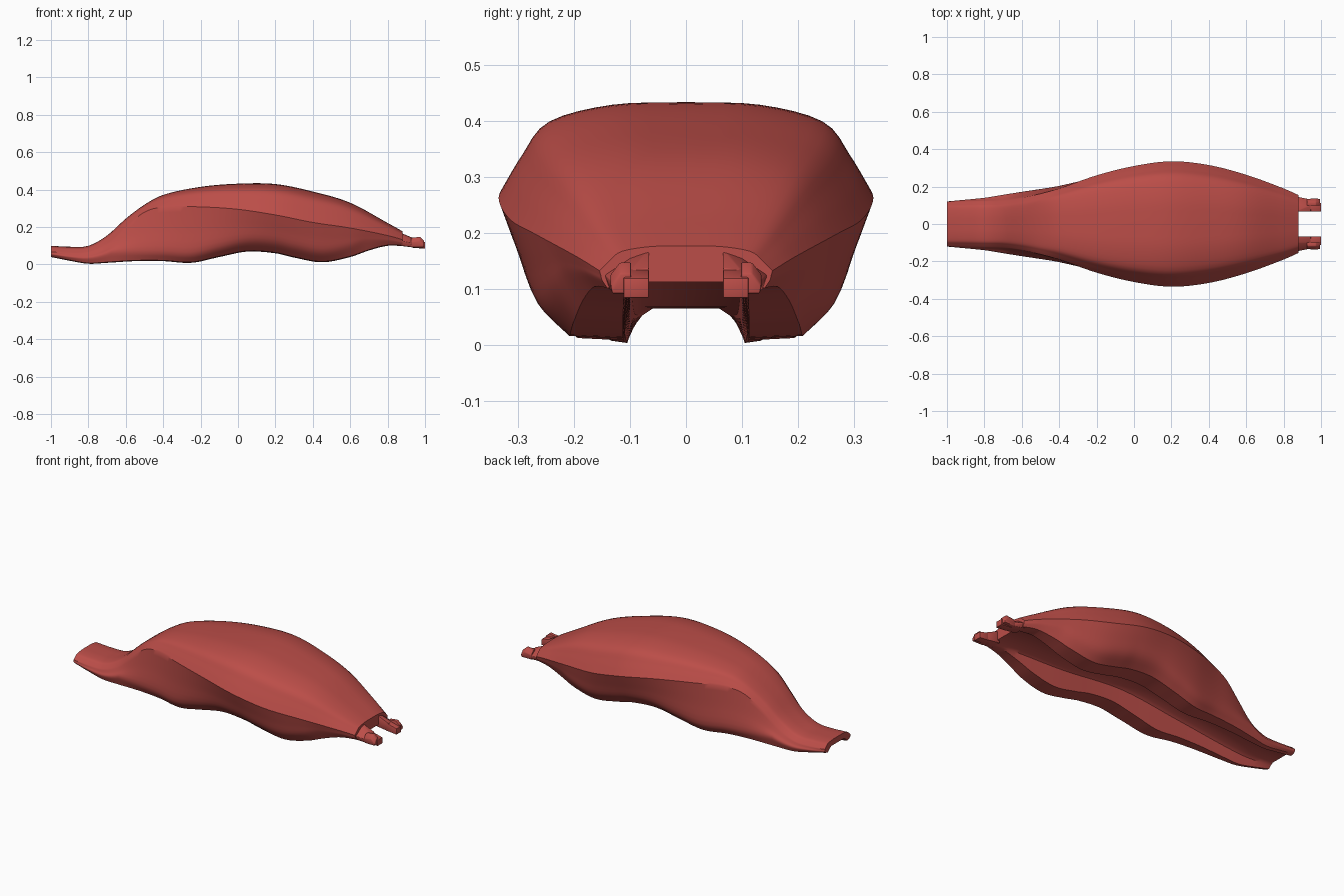
import bpy, bmesh
from mathutils import Vector

if "Cube" in bpy.data.objects:
    bpy.data.objects.remove(bpy.data.objects["Cube"])

red = bpy.data.materials.new("matte red")
red.diffuse_color = (0.50, 0.075, 0.065, 1)
red.use_nodes = True
red.node_tree.nodes["Principled BSDF"].inputs["Base Color"].default_value = red.diffuse_color


def curve(xs, vs):
    """Smooth (Hermite) function through the points xs, vs."""
    n = len(xs)
    m = []
    for i in range(n):
        a, b = max(i - 1, 0), min(i + 1, n - 1)
        m.append((vs[b] - vs[a]) / (xs[b] - xs[a]))

    def f(x):
        i = 0
        while i < n - 2 and x > xs[i + 1]:
            i += 1
        h = xs[i + 1] - xs[i]
        t = (x - xs[i]) / h
        return ((2*t**3 - 3*t*t + 1) * vs[i] + (t**3 - 2*t*t + t) * h * m[i]
                + (3*t*t - 2*t**3) * vs[i + 1] + (t**3 - t*t) * h * m[i + 1])
    return f


def smooth_path(pts, steps):
    """Smooth path through 2D points."""
    k = list(range(len(pts)))
    fy, fz = curve(k, [p[0] for p in pts]), curve(k, [p[1] for p in pts])
    n = steps * (len(pts) - 1)
    return [(fy(i / steps), fz(i / steps)) for i in range(n + 1)]


def finish(name, bm, angle):
    bmesh.ops.recalc_face_normals(bm, faces=bm.faces)
    me = bpy.data.meshes.new(name)
    bm.to_mesh(me)
    bm.free()
    ob = bpy.data.objects.new(name, me)
    bpy.context.collection.objects.link(ob)
    me.materials.append(red)
    bpy.ops.object.select_all(action='DESELECT')
    ob.select_set(True)
    bpy.context.view_layer.objects.active = ob
    bpy.ops.object.shade_smooth_by_angle(angle=angle)
    return ob


# Guide lines along the length
X = [-1, -.9, -.8, -.7, -.6, -.5, -.4, -.2, 0, .2, .4, .6, .8, .89]
top_z = curve(X, [.10, .095, .10, .155, .245, .32, .372, .415, .432, .43, .39, .33, .222, .172])
crease_z = curve(X, [.068, .06, .065, .11, .20, .28, .307, .308, .295, .265, .225, .195, .155, .13])
crease_w = curve(X, [.12, .122, .124, .126, .14, .162, .19, .26, .31, .335, .315, .263, .19, .15])
low_w = curve(X, [.12, .13, .14, .156, .172, .187, .203, .243, .265, .275, .265, .235, .18, .146])
foot_w = curve(X, [.11, .12, .13, .143, .155, .165, .175, .20, .21, .215, .21, .20, .165, .138])
base_z = curve([-1, -.9, -.8, -.7, -.55, -.4, -.25, -.1, .05, .2, .3, .45, .6, .7, .8, .89],
               [.04, .02, .004, .009, .018, .018, .009, .04, .069, .06, .037, .012, .04, .075, .10, .098])
roof_z = curve([-1, -.8, -.4, 0, .4, .7, .89], [.065, .07, .12, .165, .135, .125, .112])
slot_w = curve([-1, -.8, 0, .7, .89], [.09, .105, .112, .112, .105])


def section(x):
    zt, zc, wc = top_z(x), crease_z(x), crease_w(x)
    zb, h = base_z(x), top_z(x) - crease_z(x)
    zl = zb + min(.058, (zc - zb) * .5)
    wi, zr = slot_w(x), roof_z(x)
    upper = smooth_path([(0, zt), (.40*wc, zt - .03*h), (.74*wc, zt - .22*h),
                         (.88*wc, zc + .42*h), (wc, zc)], 4)
    mid = (wc * .52 + low_w(x) * .48, zc * .5 + zl * .5)
    lower = smooth_path([(wc, zc), mid, (low_w(x), zl), (foot_w(x), zb + .004)], 4)
    half = upper + lower[1:] + [(wi, zb), (wi - .012, zr - .012), (wi - .03, zr), (0, zr)]
    return half + [(-y, z) for y, z in half[-2:0:-1]]


# Hollow-bottomed body shell lofted from tail to front
bm = bmesh.new()
N = 76
rings = []
for i in range(N + 1):
    x = -1 + 1.88 * i / N
    rings.append([bm.verts.new((x, y, z)) for y, z in section(x)])
n = len(rings[0])
for a, b in zip(rings, rings[1:]):
    for j in range(n):
        k = (j + 1) % n
        bm.faces.new((a[j], a[k], b[k], b[j]))
bm.faces.new(rings[0])
bm.faces.new(rings[-1][::-1])
finish("body_shell", bm, 0.6)


def hull(name, pts, side, bevel):
    bm = bmesh.new()
    for x, y, z in pts:
        bm.verts.new(Vector((x, y * side, z)))
    bmesh.ops.convex_hull(bm, input=bm.verts[:])
    bmesh.ops.dissolve_limit(bm, angle_limit=.02, verts=bm.verts[:], edges=bm.edges[:])
    bmesh.ops.bevel(bm, geom=bm.edges[:], offset=bevel, segments=2,
                    affect='EDGES', profile=.5, clamp_overlap=True)
    finish(name, bm, 0.6)


# Two front prongs either side of the notch, each with a tip and a small knob
for side, tag in ((1, "left"), (-1, "right")):
    root = [(.865, y, z) for y, z in ((.066, .10), (.066, .172), (.10, .160), (.148, .128), (.138, .10))]
    mid = [(.945, y, z) for y, z in ((.066, .09), (.066, .138), (.10, .133), (.131, .112), (.126, .092))]
    hull("prong_" + tag, root + mid, side, .002)
    tip = [(x, y, z) for x, zs in ((.93, (.09, .138)), (1.0, (.084, .120)))
           for y in (.066, .112) for z in zs]
    hull("prong_tip_" + tag, tip, side, .003)
    knob = [(x, y, z) for x, zt in ((.925, .142), (.972, .148), (.995, .128))
            for y, z in ((.098, .092), (.098, zt), (.118, zt), (.135, zt - .022), (.132, .092))]
    hull("prong_knob_" + tag, knob, side, .003)
